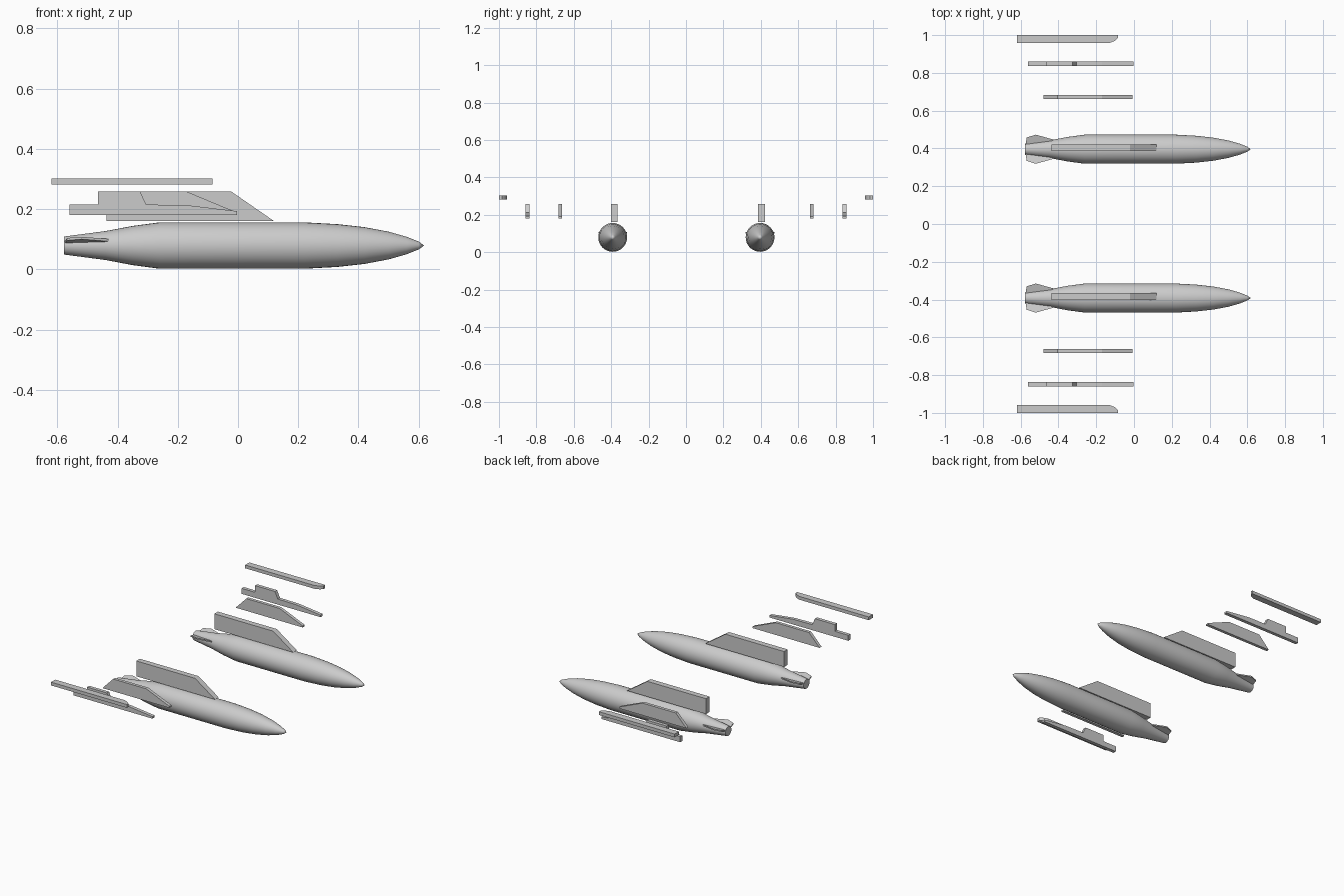
import bpy, bmesh, math
from mathutils import Vector

if "Cube" in bpy.data.objects:
    bpy.data.objects.remove(bpy.data.objects["Cube"])


def make_object(name, bm, smooth=False):
    bmesh.ops.remove_doubles(bm, verts=bm.verts, dist=1e-5)
    bmesh.ops.recalc_face_normals(bm, faces=bm.faces)
    mesh = bpy.data.meshes.new(name)
    bm.to_mesh(mesh)
    bm.free()
    ob = bpy.data.objects.new(name, mesh)
    bpy.context.collection.objects.link(ob)
    if smooth:
        bpy.ops.object.select_all(action='DESELECT')
        ob.select_set(True)
        bpy.context.view_layer.objects.active = ob
        bpy.ops.object.shade_smooth_by_angle(angle=math.radians(35))
    return ob


def prism(name, points, offset):
    """Extrude a closed 3D outline along an offset vector."""
    bm = bmesh.new()
    face = bm.faces.new([bm.verts.new(p) for p in points])
    new = bmesh.ops.extrude_face_region(bm, geom=[face])
    verts = [g for g in new['geom'] if isinstance(g, bmesh.types.BMVert)]
    bmesh.ops.translate(bm, verts=verts, vec=Vector(offset))
    return make_object(name, bm)


def side_plate(name, outline, y, thickness):
    """Flat plate from an x-z outline, centred on y."""
    return prism(name, [(x, y - thickness / 2, z) for x, z in outline],
                 (0, thickness, 0))


def tank(name, profile, y, z, sides=32):
    """Body of revolution along x, flat tail cap and pointed nose."""
    bm = bmesh.new()
    rings = []
    for x, r in profile:
        rings.append([bm.verts.new((x, y + r * math.cos(a), z + r * math.sin(a)))
                      for a in (2 * math.pi * i / sides for i in range(sides))])
    for a, b in zip(rings, rings[1:]):
        for i in range(sides):
            j = (i + 1) % sides
            bm.faces.new((a[i], a[j], b[j], b[i]))
    tip = bm.verts.new((0.618, y, z))
    for i in range(sides):
        bm.faces.new((rings[-1][i], rings[-1][(i + 1) % sides], tip))
    bm.faces.new(rings[0])
    return make_object(name, bm, smooth=True)


TANK_Z = 0.079
TANK_PROFILE = [(-0.577, 0.030), (-0.44, 0.048), (-0.35, 0.065), (-0.26, 0.077),
                (0.0, 0.077), (0.22, 0.077), (0.33, 0.071), (0.42, 0.061),
                (0.50, 0.046), (0.56, 0.029), (0.60, 0.013)]
TANK_PYLON = [(-0.437, 0.16), (-0.437, 0.258), (-0.022, 0.258), (0.12, 0.16)]
INNER_PYLON = [(-0.48, 0.18), (-0.405, 0.258), (-0.17, 0.258), (-0.007, 0.19),
               (-0.007, 0.18)]
OUTER_PYLON = [(-0.56, 0.18), (-0.56, 0.215), (-0.465, 0.215), (-0.465, 0.258),
               (-0.325, 0.258), (-0.305, 0.215), (-0.17, 0.213), (-0.003, 0.193),
               (-0.003, 0.18)]
FIN = [(-0.575, 0.02, 0.09), (-0.568, 0.062, 0.101), (-0.52, 0.077, 0.105),
       (-0.43, 0.052, 0.098), (-0.43, 0.02, 0.09)]

for side, label in ((1, "left"), (-1, "right")):
    # Fuel tank with two tail fins
    ty = side * 0.394 + 0.002
    tank(f"fuel_tank_{label}", TANK_PROFILE, ty, TANK_Z)
    for fs, fl in ((1, "a"), (-1, "b")):
        prism(f"tank_fin_{label}_{fl}",
              [(x, ty + fs * y, z - 0.005) for x, y, z in FIN], (0, 0, 0.008))

    # Pylon above the tank
    side_plate(f"tank_pylon_{label}", TANK_PYLON, side * 0.394 + 0.01, 0.036)

    # Outboard pylons
    side_plate(f"middle_pylon_{label}", INNER_PYLON, side * 0.672, 0.020)
    side_plate(f"outer_pylon_{label}", OUTER_PYLON, side * 0.848, 0.022)

    # Wing tip rail with a clipped inner front corner
    rail = [(-0.62, 0.958), (-0.13, 0.958), (-0.10, 0.970), (-0.085, 0.985),
            (-0.085, 1.0), (-0.62, 1.0)]
    prism(f"tip_rail_{label}", [(x, side * y, 0.281) for x, y in rail],
          (0, 0, 0.021))
